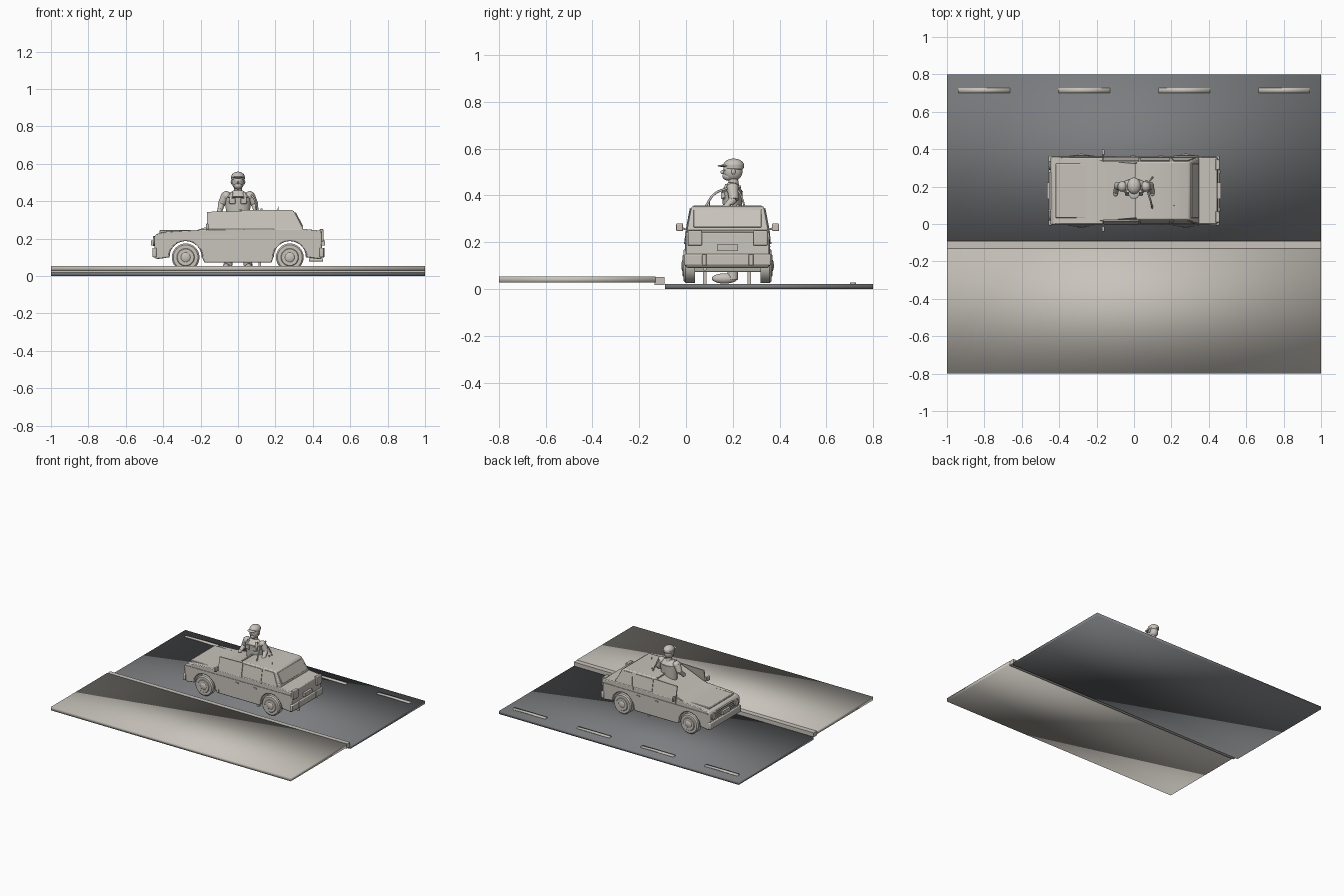
import bpy, bmesh, math
from mathutils import Vector, Matrix

if "Cube" in bpy.data.objects:
    bpy.data.objects.remove(bpy.data.objects["Cube"], do_unlink=True)


def material(name, rgb):
    m = bpy.data.materials.new(name)
    m.use_nodes = True
    m.diffuse_color = (*rgb, 1)
    m.node_tree.nodes["Principled BSDF"].inputs["Base Color"].default_value = (*rgb, 1)
    return m


STONE = material("warm_grey", (0.58, 0.55, 0.5))
ASPHALT = material("asphalt_grey", (0.2, 0.205, 0.215))
MID = 0.178  # car centre line in y


def add(name, bm, mat=STONE, bevel=0, angle=35):
    bmesh.ops.recalc_face_normals(bm, faces=bm.faces)
    me = bpy.data.meshes.new(name)
    bm.to_mesh(me)
    bm.free()
    me.materials.append(mat)
    ob = bpy.data.objects.new(name, me)
    bpy.context.collection.objects.link(ob)
    if bevel:
        b = ob.modifiers.new("bevel", 'BEVEL')
        b.width, b.segments, b.limit_method = bevel, 2, 'ANGLE'
    bpy.ops.object.select_all(action='DESELECT')
    ob.select_set(True)
    bpy.context.view_layer.objects.active = ob
    bpy.ops.object.shade_smooth_by_angle(angle=math.radians(angle))
    return ob


def box(name, x, y, z, mat=STONE, bevel=0, angle=35):
    bm = bmesh.new()
    size = [b - a for a, b in (x, y, z)]
    mid = [(a + b) / 2 for a, b in (x, y, z)]
    bmesh.ops.create_cube(bm, size=1, matrix=Matrix.Translation(mid) @ Matrix.Diagonal((*size, 1)))
    return add(name, bm, mat, bevel, angle)


def prism(name, profile, half_width, bevel=0):
    """Side profile in x,z spread across the car; width may vary with height."""
    bm = bmesh.new()
    sides = [[bm.verts.new((x, MID + s * half_width(z), z)) for x, z in profile] for s in (-1, 1)]
    for ring in sides:
        bm.faces.new(ring)
    n = len(profile)
    for i in range(n):
        j = (i + 1) % n
        bm.faces.new((sides[0][i], sides[0][j], sides[1][j], sides[1][i]))
    return add(name, bm, STONE, bevel)


def panel(name, outline, side, half_width, thick):
    """Thin plate lying on a side of the car."""
    bm = bmesh.new()
    rings = [[bm.verts.new((x, MID + side * (half_width(z) + t), z)) for x, z in outline] for t in (-0.002, thick)]
    for ring in rings:
        bm.faces.new(ring)
    for i in range(len(outline)):
        j = (i + 1) % len(outline)
        bm.faces.new((rings[0][i], rings[0][j], rings[1][j], rings[1][i]))
    return add(name, bm)


def limb(name, p, q, r1, r2, flat=1, sides=16):
    """Tapered rod from p to q; flat squeezes it along y."""
    p, q = Vector(p), Vector(q)
    d = q - p
    turn = d.to_track_quat('Z', 'Y').to_matrix().to_4x4()
    bm = bmesh.new()
    bmesh.ops.create_cone(bm, cap_ends=True, segments=sides, radius1=r1, radius2=r2, depth=d.length, matrix=turn)
    bmesh.ops.scale(bm, vec=(1, flat, 1), verts=bm.verts)
    bmesh.ops.translate(bm, vec=(p + q) / 2, verts=bm.verts)
    return add(name, bm)


def ball(name, centre, radii):
    bm = bmesh.new()
    bmesh.ops.create_uvsphere(bm, u_segments=16, v_segments=10, radius=1,
                              matrix=Matrix.Translation(centre) @ Matrix.Diagonal((*radii, 1)))
    return add(name, bm, angle=60)


def tube(name, points, radius):
    cu = bpy.data.curves.new(name, 'CURVE')
    cu.dimensions, cu.bevel_depth, cu.bevel_resolution = '3D', radius, 2
    cu.use_fill_caps = True
    sp = cu.splines.new('BEZIER')
    sp.bezier_points.add(len(points) - 1)
    for bp, co in zip(sp.bezier_points, points):
        bp.co = co
        bp.handle_left_type = bp.handle_right_type = 'AUTO'
    cu.materials.append(STONE)
    ob = bpy.data.objects.new(name, cu)
    bpy.context.collection.objects.link(ob)


# Ground: softly shaded slabs
box("road", (-1, 1), (-0.09, 0.8), (0, 0.022), ASPHALT, angle=180)
box("pavement", (-1, 1), (-0.8, -0.13), (0.027, 0.053), angle=180)
box("kerb", (-1, 1), (-0.135, -0.092), (0.018, 0.051))
for i in range(4):
    x = -0.8 + i * 0.534
    box("lane_dash", (x - 0.137, x + 0.137), (0.701, 0.728), (0.02, 0.028), angle=180)


# Lower body with wheel arches
def arch(cx):
    return [(cx + 0.088 * math.cos(a), 0.1 + 0.088 * math.sin(a))
            for a in (math.pi * i / 12 for i in range(13))]


FRONT, REAR = -0.28, 0.277
body_w = lambda z: 0.182 - 0.06 * abs(z - 0.18)
top = [(-0.445, 0.1), (-0.447, 0.21), (-0.435, 0.225), (-0.38, 0.238), (-0.165, 0.25),
       (0.35, 0.252), (0.445, 0.242), (0.45, 0.1)]
bottom = [(0.44, 0.09)] + arch(REAR) + [(0.18, 0.072), (-0.18, 0.072)] + arch(FRONT) + [(-0.435, 0.09)]
prism("car_body", top + bottom, body_w, 0.005)

# Cabin with long sloping windscreen
cabin_w = lambda z: 0.174 - 0.19 * (z - 0.25)
screen_w = lambda z: cabin_w(z) - 0.012
prism("windscreen", [(-0.235, 0.24), (-0.15, 0.268), (-0.06, 0.312), (0.02, 0.348), (0.03, 0.24)], screen_w)
prism("cabin", [(0.012, 0.24), (0.012, 0.35), (0.03, 0.354), (0.285, 0.354), (0.3, 0.346),
                (0.348, 0.255), (0.348, 0.24)], cabin_w, 0.006)
box("roof_seam", (0.008, 0.018), (MID - 0.145, MID + 0.145), (0.35, 0.357))
box("hood_panel", (-0.42, -0.24), (MID - 0.145, MID + 0.145), (0.23, 0.245), bevel=0.004)
limb("aerial", (0.215, 0.1, 0.35), (0.215, 0.1, 0.372), 0.003, 0.002)

# Rear window
bm = bmesh.new()
bmesh.ops.create_cube(bm, size=1, matrix=Matrix.Translation((0.325, MID, 0.302))
                      @ Matrix.Rotation(math.radians(-27.5), 4, 'Y') @ Matrix.Diagonal((0.008, 0.29, 0.085, 1)))
add("rear_window", bm, bevel=0.003)

for s in (-1, 1):
    def ys(a, b):
        return tuple(sorted((MID + s * a, MID + s * b)))
    # Door windows and trim
    panel("front_door_window", [(-0.165, 0.25), (-0.165, 0.343), (0.028, 0.347), (0.028, 0.25)], s, cabin_w, 0.006)
    panel("rear_door_window", [(0.036, 0.252), (0.036, 0.342), (0.19, 0.342), (0.19, 0.252)], s, cabin_w, 0.004)
    panel("quarter_window", [(0.2, 0.252), (0.215, 0.342), (0.285, 0.342), (0.328, 0.252)], s, cabin_w, 0.004)
    panel("belt_trim", [(-0.435, 0.208), (-0.435, 0.214), (0.44, 0.218), (0.44, 0.212)], s, body_w, 0.004)
    for x in (-0.165, 0.03, 0.19):
        low = 0.195 if x > 0.1 else 0.08
        panel("door_seam", [(x, low), (x, 0.248), (x + 0.004, 0.248), (x + 0.004, low)], s, body_w, 0.003)
    for x in (0.0, 0.15):
        box("door_handle", (x - 0.018, x + 0.008), ys(0.176, 0.187), (0.193, 0.2))
    # Mirrors
    box("mirror", (-0.172, -0.158), ys(0.19, 0.22), (0.248, 0.28), bevel=0.004)
    limb("mirror_arm", (-0.165, MID + s * 0.165, 0.25), (-0.165, MID + s * 0.2, 0.262), 0.004, 0.004)
    # Lights
    limb("headlight", (-0.44, MID + s * 0.135, 0.185), (-0.454, MID + s * 0.135, 0.185), 0.026, 0.024)
    box("tail_light", (0.435, 0.458), ys(0.11, 0.17), (0.185, 0.25), bevel=0.004)
    box("bumper_end", (0.445, 0.462), ys(0.09, 0.11), (0.1, 0.15), bevel=0.003)
    # Wheels
    for x in (FRONT, REAR):
        hub = lambda d: (x, MID + s * d, 0.1)
        limb("tyre", hub(0.14), hub(0.18), 0.074, 0.074, sides=32)
        limb("tyre_shoulder", hub(0.18), hub(0.188), 0.074, 0.066, sides=32)
        limb("rim", hub(0.185), hub(0.192), 0.05, 0.044, sides=32)
        ball("hub_cap", hub(0.188), (0.028, 0.01, 0.028))
        # Raised wheel arch lip
        tube("arch_lip", [(x + 0.09 * math.cos(a), MID + s * 0.177, 0.1 + 0.09 * math.sin(a))
                          for a in (math.pi * k / 8 for k in range(9))], 0.004)

# Bumpers, grille and plates
for end, name in ((-1, "front"), (1, "rear")):
    def xs(a, b):
        return tuple(sorted((end * a, end * b)))
    box(name + "_bumper", xs(0.435, 0.458), (-0.008, 0.364), (0.1, 0.15), bevel=0.006)
    box(name + "_plate", xs(0.44, 0.465), (0.133, 0.223), (0.163, 0.19))
    limb(name + "_axle", (0.2785 * end, 0.03, 0.1), (0.2785 * end, 0.33, 0.1), 0.01, 0.01)
for i in range(4):
    z = 0.166 + i * 0.014
    box("grille_bar", (-0.454, -0.44), (MID - 0.1, MID + 0.1), (z, z + 0.006))
limb("exhaust", (0.38, 0.08, 0.085), (0.455, 0.08, 0.085), 0.008, 0.008)
for y in (0.08, 0.27):
    box("stand_leg", (0.11, 0.124), (y - 0.008, y + 0.008), (0.022, 0.1))

# Standing figure
for s in (-1, 1):
    limb("leg", (s * 0.055, 0.2, 0.04), (s * 0.035, 0.2, 0.3), 0.022, 0.034)
    ball("shoe", (s * 0.06 - 0.003, 0.165, 0.045), (0.02, 0.055, 0.022))
    ball("shoulder", (s * 0.063, 0.2, 0.428), (0.026, 0.028, 0.026))
    limb("upper_arm", (s * 0.066, 0.2, 0.43), (s * 0.09, 0.205, 0.38), 0.025, 0.02)
    limb("forearm", (s * 0.088, 0.205, 0.385), (s * 0.097, 0.17, 0.35), 0.019, 0.013)
    ball("hand", (s * 0.098, 0.165, 0.347), (0.014, 0.018, 0.014))
    ball("ear", (s * 0.033, 0.203, 0.502), (0.006, 0.009, 0.013))
    ball("eye", (s * 0.013, 0.167, 0.508), (0.007, 0.005, 0.004))
    box("vest_pocket", (s * 0.03 - 0.016, s * 0.03 + 0.016), (0.15, 0.17), (0.385, 0.415), bevel=0.003)
    limb("vest_strap", (s * 0.04, 0.158, 0.39), (s * 0.034, 0.175, 0.446), 0.008, 0.008)
limb("torso", (0, 0.198, 0.29), (0, 0.198, 0.42), 0.058, 0.072, 0.62)
limb("chest_top", (0, 0.198, 0.42), (0, 0.2, 0.455), 0.072, 0.03, 0.62)
limb("neck", (0, 0.205, 0.44), (0, 0.2, 0.485), 0.022, 0.02)
ball("head", (0, 0.2, 0.503), (0.033, 0.042, 0.042))
ball("jaw", (0, 0.181, 0.483), (0.023, 0.025, 0.02))
ball("nose", (0, 0.157, 0.5), (0.006, 0.01, 0.008))
ball("cap", (0, 0.204, 0.528), (0.037, 0.045, 0.03))
limb("cap_band", (0, 0.204, 0.518), (0, 0.204, 0.53), 0.036, 0.037, 1.2, 24)
ball("cap_brim", (0, 0.165, 0.527), (0.03, 0.03, 0.005))

# Thin curved handle and shoulder cord
tube("curved_handle", [(0.098, 0.085, 0.355), (0.09, 0.12, 0.405), (0.075, 0.17, 0.428), (0.067, 0.235, 0.438)], 0.005)
tube("shoulder_cord", [(0.06, 0.205, 0.447), (0.088, 0.235, 0.4), (0.1, 0.25, 0.355)], 0.004)
for y in (0.195, 0.222):
    limb("roof_stud", (0.125, y, 0.35), (0.125, y, 0.362), 0.006, 0.006)
